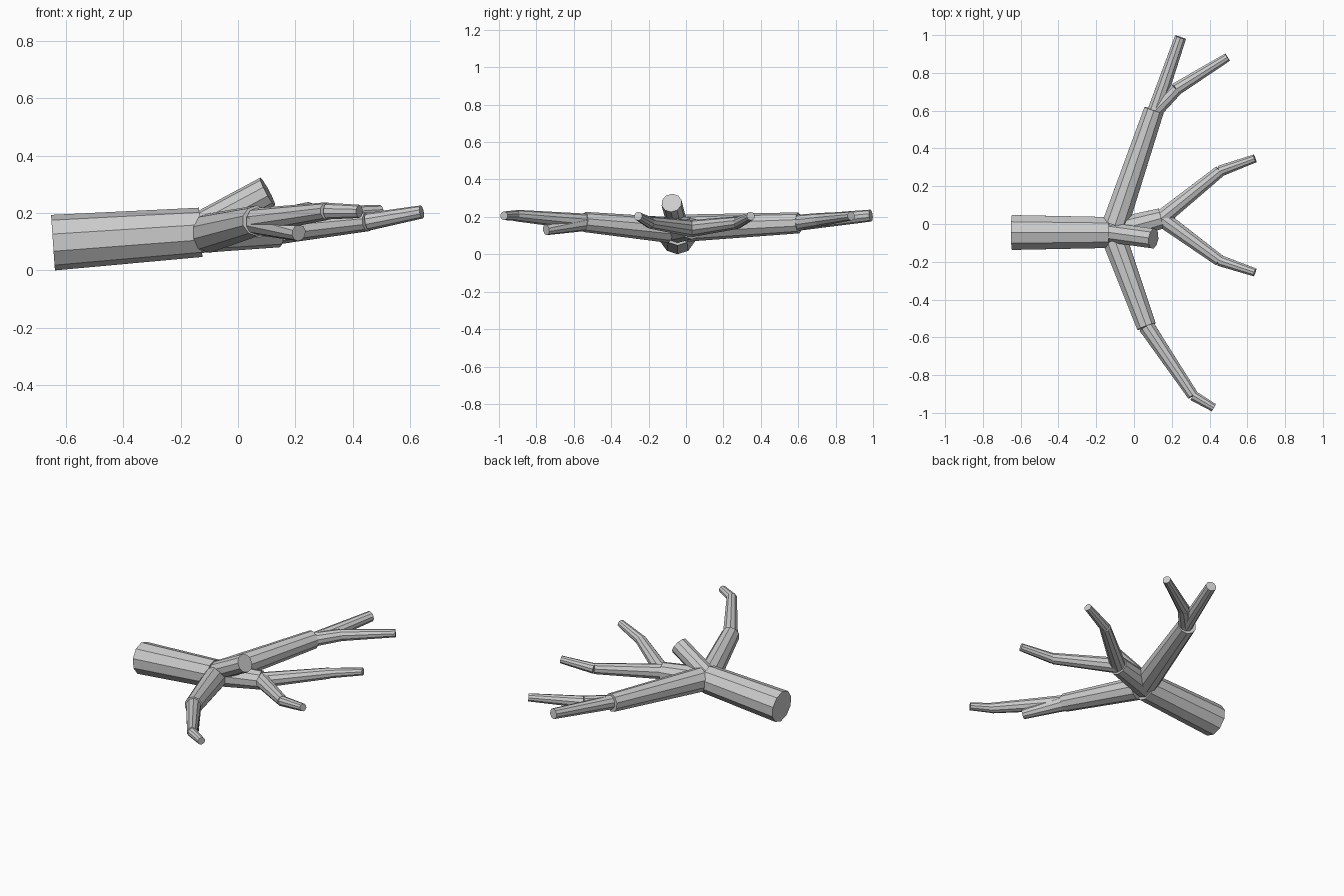
import bpy, bmesh
from mathutils import Vector, Matrix

if "Cube" in bpy.data.objects:
    bpy.data.objects.remove(bpy.data.objects["Cube"])

SIDES = 10


def limb(name, *segments):
    """Object made of capped tapered tubes: (start, end, start radius, end radius)."""
    bm = bmesh.new()
    for a, b, r1, r2 in segments:
        a, b = Vector(a), Vector(b)
        d = b - a
        # local x points upward so a corner lies on top of each tube
        z = d.normalized()
        x = (Vector((0, 0, 1)) - z * z.z).normalized()
        y = z.cross(x)
        rot = Matrix((x, y, z)).transposed().to_4x4()
        # cone primitives put their first corner on local y
        turn = Matrix.Rotation(-1.5707963, 4, 'Z')
        bmesh.ops.create_cone(bm, cap_ends=True, segments=SIDES,
                              radius1=r1, radius2=r2, depth=d.length,
                              matrix=Matrix.Translation((a + b) / 2) @ rot @ turn)
    mesh = bpy.data.meshes.new(name)
    bm.to_mesh(mesh)
    bm.free()
    ob = bpy.data.objects.new(name, mesh)
    bpy.context.collection.objects.link(ob)
    return ob


# Trunk and the cut-off stub on top
fork = (-0.13, -0.045, 0.133)
limb("trunk", ((-0.645, -0.045, 0.097), fork, 0.097, 0.086))
limb("stub", ((-0.13, -0.045, 0.15), (0.103, -0.077, 0.275), 0.055, 0.055))

# Left bough with its two twigs
left_end = (0.106, 0.603, 0.168)
left_kink = (0.225, 0.715, 0.185)
limb("left_bough", ((-0.10, -0.005, 0.14), left_end, 0.073, 0.056))
limb("left_straight_twig", ((0.112, 0.60, 0.168), (0.246, 0.988, 0.207), 0.042, 0.032))
limb("left_bent_twig",
     ((0.112, 0.60, 0.17), left_kink, 0.042, 0.036),
     (left_kink, (0.495, 0.883, 0.205), 0.036, 0.024))

# Right bough with a bent twig and a short lower twig
right_end = (0.066, -0.543, 0.173)
right_kink = (0.312, -0.908, 0.207)
limb("right_bough", ((-0.10, -0.09, 0.13), right_end, 0.069, 0.054))
limb("right_bent_twig",
     (right_end, right_kink, 0.045, 0.031),
     (right_kink, (0.423, -0.973, 0.206), 0.029, 0.023))
limb("right_lower_twig", ((0.066, -0.543, 0.17), (0.212, -0.748, 0.131), 0.046, 0.029))

# Middle bough splitting into two bent twigs
middle_end = (0.145, 0.03, 0.138)
limb("middle_bough", (fork, middle_end, 0.072, 0.057))
for side, kink, tip in (("left", (0.455, 0.28, 0.17), (0.64, 0.347, 0.204)),
                        ("right", (0.452, -0.193, 0.17), (0.64, -0.256, 0.204))):
    limb("middle_%s_twig" % side,
         (middle_end, kink, 0.046, 0.033),
         (kink, tip, 0.031, 0.023))
